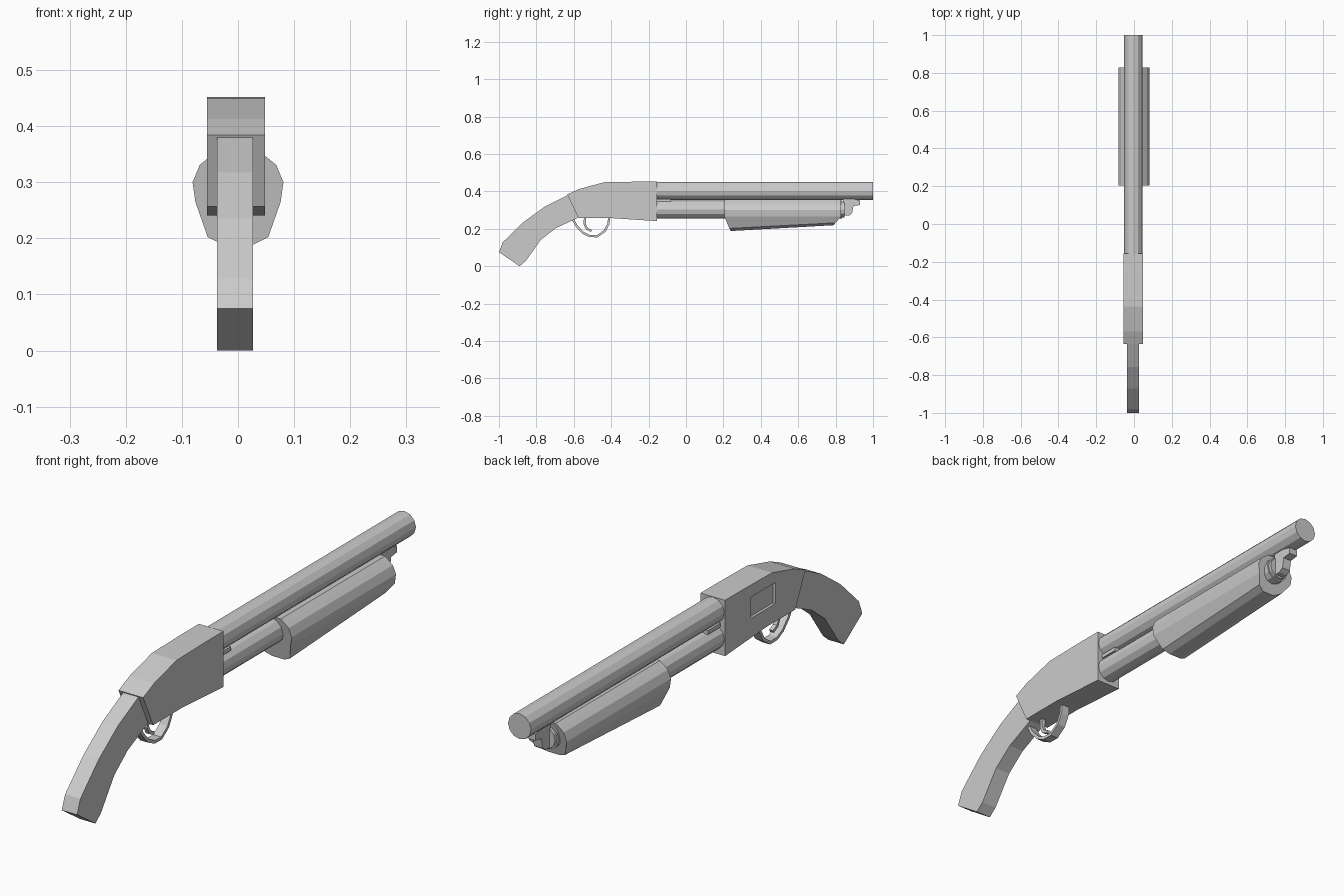
import bpy, bmesh, math
from mathutils import Matrix

if "Cube" in bpy.data.objects:
    bpy.data.objects.remove(bpy.data.objects["Cube"])

CX = -0.004  # shared centre plane of barrel, receiver and grip


def finish(bm, name):
    bmesh.ops.recalc_face_normals(bm, faces=bm.faces)
    me = bpy.data.meshes.new(name)
    bm.to_mesh(me)
    bm.free()
    ob = bpy.data.objects.new(name, me)
    bpy.context.collection.objects.link(ob)
    return ob


def bridge(name, ring_a, ring_b):
    """Closed solid between two matching rings of points."""
    bm = bmesh.new()
    a = [bm.verts.new(p) for p in ring_a]
    b = [bm.verts.new(p) for p in ring_b]
    n = len(a)
    bm.faces.new(a)
    bm.faces.new(b[::-1])
    for i in range(n):
        j = (i + 1) % n
        bm.faces.new((a[i], b[i], b[j], a[j]))
    return finish(bm, name)


def side_plate(name, profile, x0, x1):
    """Side profile (y, z) extruded across the width."""
    return bridge(name, [(x0, y, z) for y, z in profile], [(x1, y, z) for y, z in profile])


def tube(name, y0, y1, z, r, sides=12):
    bm = bmesh.new()
    rot = Matrix.Translation((CX, (y0 + y1) / 2, z)) @ Matrix.Rotation(math.pi / 2, 4, 'X')
    bmesh.ops.create_cone(bm, cap_ends=True, segments=sides, radius1=r, radius2=r,
                          depth=y1 - y0, matrix=rot)
    return finish(bm, name)


def strip(name, path, thick, x0, x1):
    """Thin bent band following a (y, z) path."""
    left, right = [], []
    for i, (y, z) in enumerate(path):
        a, b = path[max(i - 1, 0)], path[min(i + 1, len(path) - 1)]
        dy, dz = b[0] - a[0], b[1] - a[1]
        k = thick / 2 / math.hypot(dy, dz)
        left.append((y - dz * k, z + dy * k))
        right.append((y + dz * k, z - dy * k))
    return side_plate(name, left + right[::-1], x0, x1)


# Barrel and magazine tube
tube("barrel", -0.20, 1.0, 0.403, 0.048)
tube("magazine_tube", -0.20, 0.835, 0.303, 0.048)
tube("magazine_cap", 0.83, 0.848, 0.303, 0.042)

# Receiver with a shallow ejection port on the left
receiver = side_plate("receiver", [(-0.635, 0.384), (-0.57, 0.413), (-0.436, 0.449),
                                   (-0.255, 0.452), (-0.155, 0.452), (-0.155, 0.241),
                                   (-0.40, 0.257), (-0.575, 0.257)], -0.055, 0.048)
cutter = side_plate("port_cutter", [(-0.455, 0.325), (-0.31, 0.325), (-0.31, 0.405),
                                    (-0.455, 0.405)], -0.08, -0.045)
cutter.hide_render = True
cutter.hide_viewport = True
cut = receiver.modifiers.new("ejection_port", 'BOOLEAN')
cut.object = cutter
cut.operation = 'DIFFERENCE'
cut.solver = 'EXACT'

# Action bar between the tubes
side_plate("action_bar", [(-0.16, 0.345), (-0.08, 0.345), (-0.08, 0.36), (-0.16, 0.36)],
           -0.035, 0.027)

# Curved pistol grip
side_plate("grip", [(-0.625, 0.384), (-0.757, 0.317), (-0.87, 0.235), (-0.98, 0.128),
                    (-1.0, 0.075), (-0.89, 0.0), (-0.857, 0.027), (-0.777, 0.14),
                    (-0.697, 0.203), (-0.57, 0.262)], -0.037, 0.027)

# Trigger guard and trigger
strip("trigger_guard", [(-0.61, 0.26), (-0.585, 0.215), (-0.55, 0.178), (-0.515, 0.161),
                        (-0.475, 0.16), (-0.435, 0.188), (-0.415, 0.225), (-0.41, 0.262)],
      0.012, -0.021, 0.013)
strip("trigger", [(-0.54, 0.265), (-0.542, 0.225), (-0.53, 0.2), (-0.505, 0.188)],
      0.012, -0.012, 0.004)

# Pump fore-end: mirrored section, angled ends; (x, rear y, rear z, front y, front z)
half = [(0.035, 0.205, 0.357, 0.828, 0.357), (0.052, 0.205, 0.344, 0.828, 0.344),
        (0.068, 0.205, 0.331, 0.828, 0.331), (0.081, 0.205, 0.300, 0.828, 0.300),
        (0.076, 0.205, 0.265, 0.828, 0.265), (0.054, 0.232, 0.202, 0.80, 0.232),
        (0.026, 0.24, 0.188, 0.788, 0.219)]
ring = half + [(-p[0], *p[1:]) for p in reversed(half)]
bridge("fore_end", [(x, y, z) for x, y, z, _, _ in ring],
       [(x, y, z) for x, _, _, y, z in ring])

# Front bracket hanging under the barrel
side_plate("front_bracket", [(0.84, 0.36), (0.84, 0.27), (0.87, 0.27), (0.888, 0.282),
                             (0.895, 0.322), (0.93, 0.327), (0.93, 0.352), (0.89, 0.36)],
           CX - 0.018, CX + 0.018)
